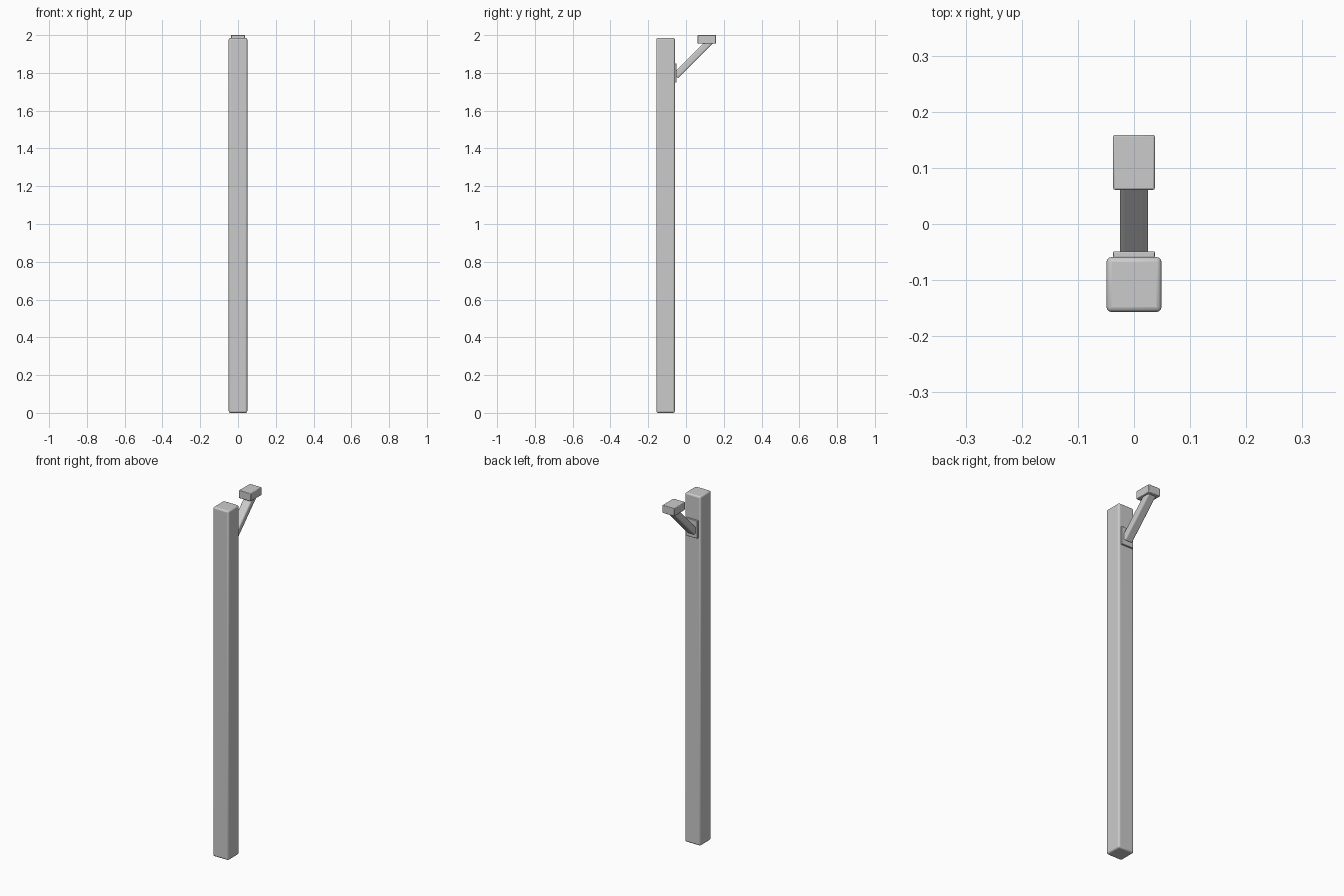
import bpy, math
from mathutils import Vector

if "Cube" in bpy.data.objects:
    bpy.data.objects.remove(bpy.data.objects["Cube"])


def box(name, lo, hi, bevel, segments=2):
    """Box between two corners with rounded edges."""
    lo, hi = Vector(lo), Vector(hi)
    bpy.ops.mesh.primitive_cube_add(size=1, location=(lo + hi) / 2)
    ob = bpy.context.object
    ob.name = name
    ob.scale = hi - lo
    bpy.ops.object.transform_apply(location=False, rotation=False, scale=True)
    mod = ob.modifiers.new("bevel", 'BEVEL')
    mod.width = bevel
    mod.segments = segments
    bpy.ops.object.shade_smooth_by_angle(angle=math.radians(40))
    return ob


# Upright post
box("post", (-0.049, -0.157, 0), (0.049, -0.059, 1.985), 0.009, 3)
# Mounting plate on the back of the post
box("mounting_plate", (-0.037, -0.060, 1.748), (0.037, -0.049, 1.849), 0.002)
# Block that carries the rail
box("rail_block", (-0.037, 0.061, 1.955), (0.037, 0.159, 2.0), 0.003)

# Slanted arm with chamfered edges, ends sunk into plate and block
a, b = Vector((0, -0.055, 1.784)), Vector((0, 0.131, 1.970))
arm = box("support_arm", (-0.025, -0.0185, -(b - a).length / 2),
          (0.025, 0.0185, (b - a).length / 2), 0.008, 3)
arm.location = (a + b) / 2
arm.rotation_euler.x = math.radians(-45)
# Keep the arm ends square, rounding only its long edges
mod = arm.modifiers["bevel"]
weights = arm.data.attributes.new("bevel_weight_edge", 'FLOAT', 'EDGE')
for e in arm.data.edges:
    p, q = (arm.data.vertices[i].co for i in e.vertices)
    weights.data[e.index].value = 1.0 if abs(p.z - q.z) > 0.1 else 0.0
mod.limit_method = 'WEIGHT'
